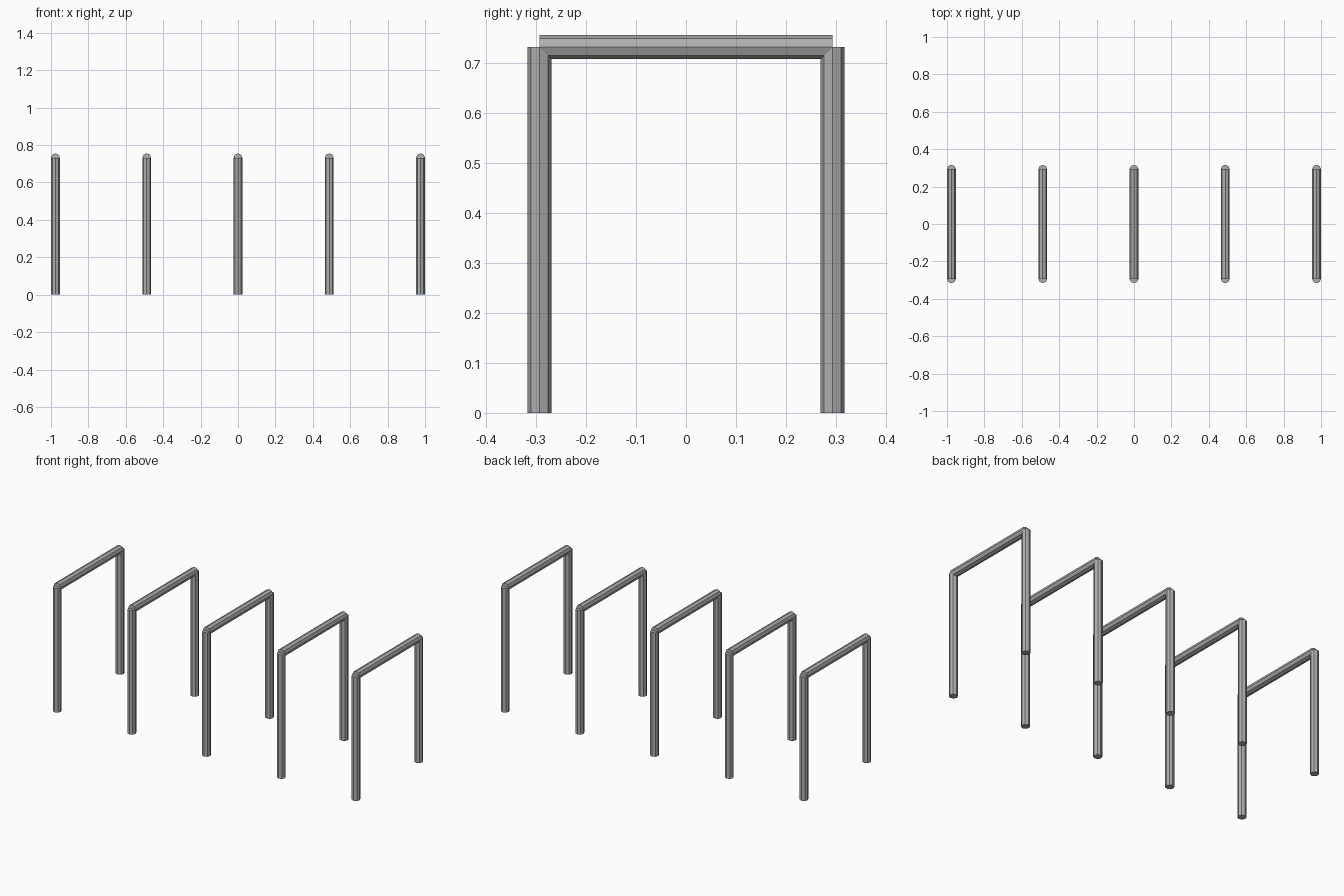
import bpy
import math
from mathutils import Vector

cube = bpy.data.objects.get("Cube")
if cube:
    bpy.data.objects.remove(cube, do_unlink=True)

RADIUS = 0.0238
SIDES = 8
HEIGHT = 0.732      # height of the bar's centre line
HALF_SPAN = 0.293   # distance of each leg from the middle
SPACING = 0.488     # distance between hoops

steel = bpy.data.materials.new("grey steel")
steel.use_nodes = True
colour = (0.42, 0.43, 0.43, 1)
steel.diffuse_color = colour
steel.node_tree.nodes["Principled BSDF"].inputs["Base Color"].default_value = colour


def tube(name, start, end):
    """Straight faceted tube with closed ends."""
    start, end = Vector(start), Vector(end)
    axis = end - start
    bpy.ops.mesh.primitive_cylinder_add(
        vertices=SIDES, radius=RADIUS, depth=axis.length,
        location=(start + end) / 2,
        rotation=(math.pi / 2 if axis.y else 0, 0, 0))
    part = bpy.context.object
    part.name = name
    part.data.materials.append(steel)


# Row of five hoops, each with two legs and a top bar
for i in range(5):
    x = (i - 2) * SPACING
    for side, y in (("front", -HALF_SPAN), ("back", HALF_SPAN)):
        tube(f"{side}_leg_{i + 1}", (x, y, 0), (x, y, HEIGHT))
    tube(f"top_bar_{i + 1}", (x, -HALF_SPAN, HEIGHT), (x, HALF_SPAN, HEIGHT))
